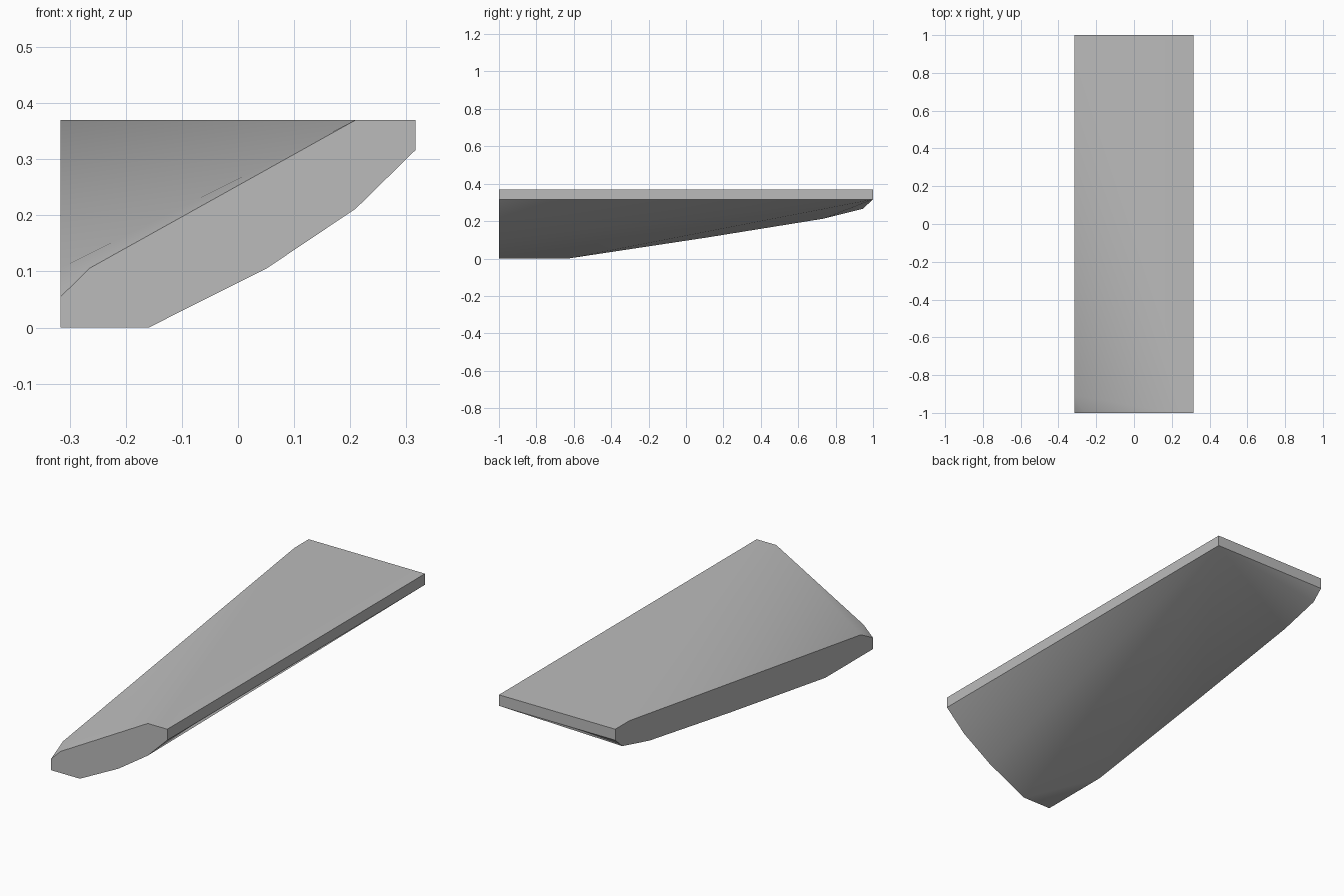
import bpy
import bmesh
import math

if "Cube" in bpy.data.objects:
    bpy.data.objects.remove(bpy.data.objects["Cube"], do_unlink=True)

HALF_W, HALF_L, TOP, RIM = 0.316, 1.0, 0.37, 0.316

# Single grey material
grey = bpy.data.materials.new("light_grey")
grey.use_nodes = True
grey.diffuse_color = (0.5, 0.5, 0.5, 1)
grey.node_tree.nodes["Principled BSDF"].inputs["Base Color"].default_value = (0.5, 0.5, 0.5, 1)

# Outline of the front end (x, z)
front_profile = [(-HALF_W, 0), (-0.159, 0), (0.052, 0.106), (0.21, 0.212),
                 (HALF_W, RIM), (HALF_W, TOP), (0.21, TOP),
                 (-0.264, 0.106), (-HALF_W, 0.055)]

# Outline of the long low side (y, z)
side_profile = [(-0.63, 0), (0.11, 0.112), (0.735, 0.213), (0.945, 0.266),
                (HALF_L, RIM), (HALF_L, TOP), (0.89, TOP), (-0.906, 0.106)]

# Far corner where the thin rims meet
points = [(x, -HALF_L, z) for x, z in front_profile]
points += [(-HALF_W, y, z) for y, z in side_profile]
points += [(HALF_W, HALF_L, z) for z in (RIM, TOP)]

# Skin the two outlines into one faceted convex body
bm = bmesh.new()
for p in points:
    bm.verts.new(p)
bmesh.ops.convex_hull(bm, input=bm.verts[:])
bmesh.ops.dissolve_limit(bm, angle_limit=math.radians(0.3),
                         verts=bm.verts[:], edges=bm.edges[:])
bmesh.ops.recalc_face_normals(bm, faces=bm.faces[:])

mesh = bpy.data.meshes.new("sloped_slab")
bm.to_mesh(mesh)
bm.free()
mesh.materials.append(grey)
slab = bpy.data.objects.new("sloped_slab", mesh)
bpy.context.collection.objects.link(slab)

# Soft shading across the shallow facets, crisp rims
bpy.ops.object.select_all(action='DESELECT')
slab.select_set(True)
bpy.context.view_layer.objects.active = slab
bpy.ops.object.shade_smooth_by_angle(angle=math.radians(32))
